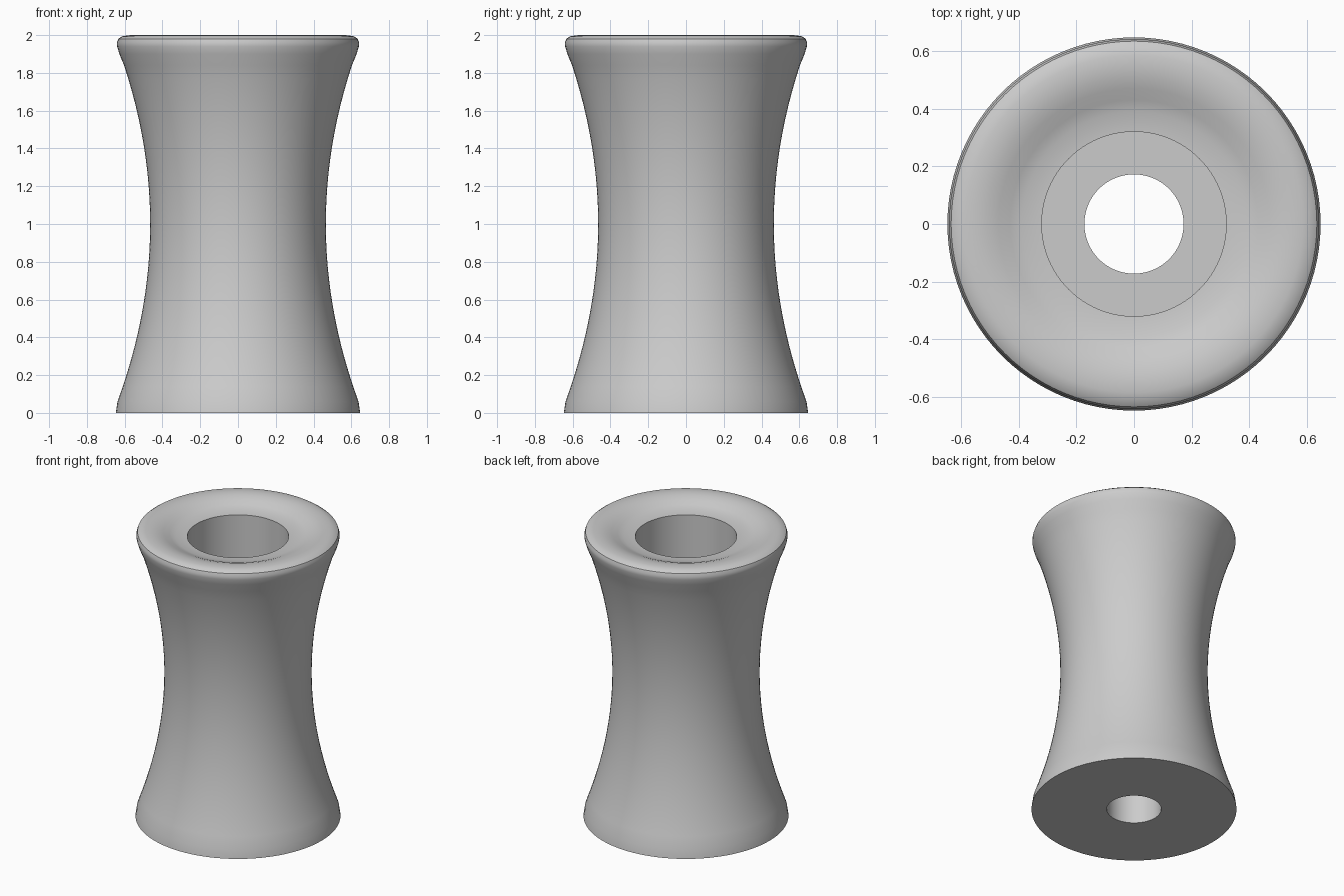
import bpy, bmesh, math

if "Cube" in bpy.data.objects:
    bpy.data.objects.remove(bpy.data.objects["Cube"])

SEGMENTS = 96
BORE, HOLE, FLOOR = 0.32, 0.172, 0.6

# Waisted outer wall, from the foot upward
profile = [(HOLE, 0), (0.647, 0), (0.638, 0.06)]
for i in range(25):
    z = 0.14 + i * 1.7 / 24
    profile.append((0.465 + 0.196 * (z - 1) ** 2, z))
# Rounded rim, then the shallow dish down to the counterbore and the bolt hole
profile += [(0.628, 1.9), (0.64, 1.94), (0.641, 1.96), (0.634, 1.98),
            (0.615, 1.993), (0.585, 1.999), (0.55, 2.0), (0.51, 1.995),
            (0.47, 1.982), (0.43, 1.965), (0.39, 1.95), (BORE, 1.945),
            (BORE, FLOOR), (HOLE, FLOOR)]

# Spin the closed profile into a solid
bm = bmesh.new()
rings = []
for r, z in profile:
    rings.append([bm.verts.new((r * math.cos(2 * math.pi * k / SEGMENTS),
                                r * math.sin(2 * math.pi * k / SEGMENTS), z))
                  for k in range(SEGMENTS)])
for a, b in zip(rings, rings[1:] + rings[:1]):
    for k in range(SEGMENTS):
        n = (k + 1) % SEGMENTS
        bm.faces.new((a[k], a[n], b[n], b[k]))
bmesh.ops.recalc_face_normals(bm, faces=bm.faces)
mesh = bpy.data.meshes.new("waisted_spacer")
bm.to_mesh(mesh)
bm.free()

grey = bpy.data.materials.new("plain grey")
grey.diffuse_color = (0.6, 0.6, 0.6, 1)
grey.use_nodes = True
grey.node_tree.nodes["Principled BSDF"].inputs["Base Color"].default_value = grey.diffuse_color
mesh.materials.append(grey)

spacer = bpy.data.objects.new("waisted_spacer", mesh)
bpy.context.collection.objects.link(spacer)
bpy.context.view_layer.objects.active = spacer
spacer.select_set(True)
bpy.ops.object.shade_smooth_by_angle(angle=math.radians(35))
